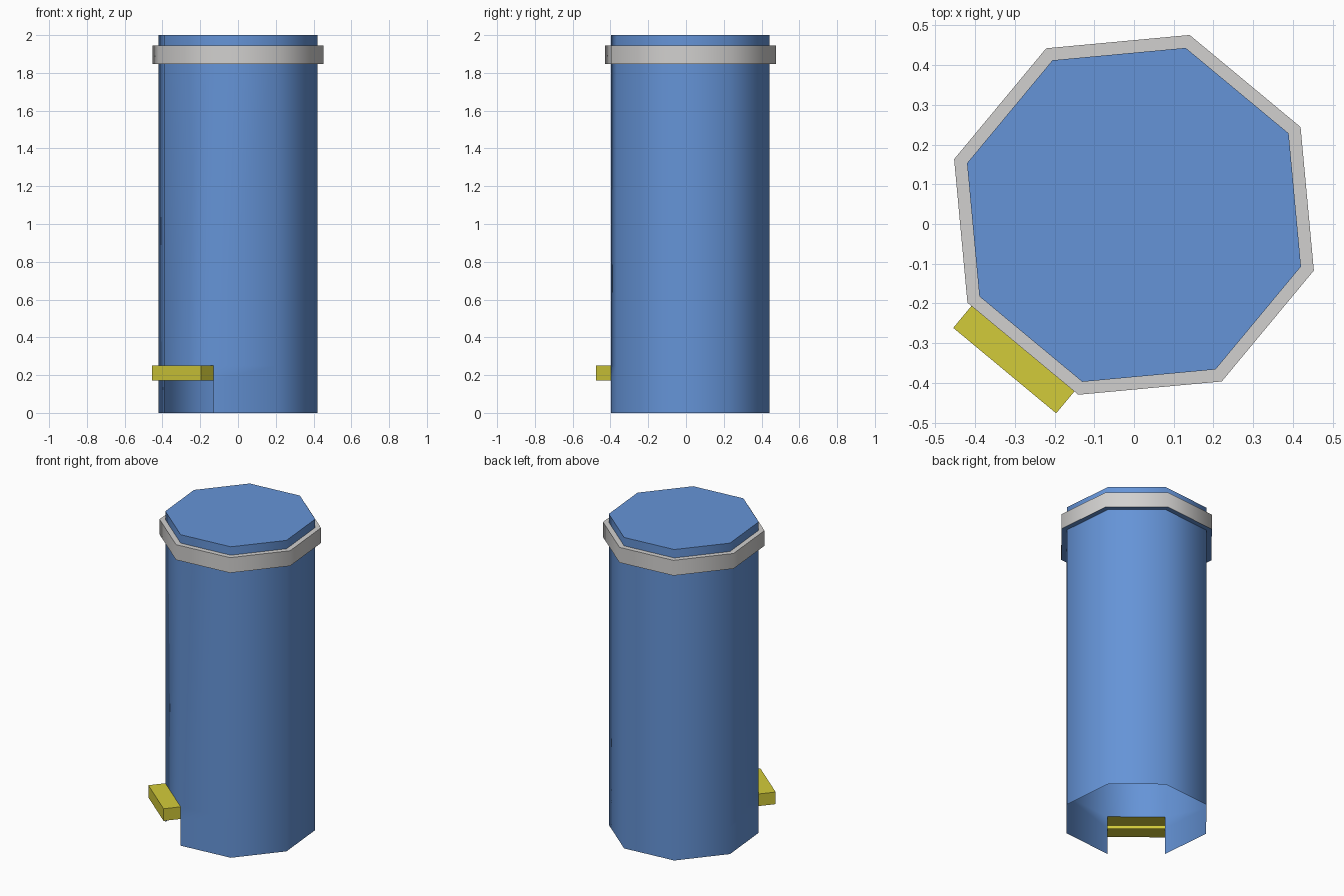
import bpy, bmesh, math
from mathutils import Vector

if "Cube" in bpy.data.objects:
    bpy.data.objects.remove(bpy.data.objects["Cube"])

SIDES = 8
START = math.radians(72.8)      # the octagon is slightly turned
CY = 0.023                      # body axis offset
R_BODY, R_BAND = 0.44, 0.474
HEIGHT = 2.0
PEDAL_LOW, PEDAL_HIGH, PEDAL_OUT = 0.172, 0.25, 0.103
BAND_LOW, BAND_HIGH = 1.848, 1.946
OPEN_SIDE = 3                   # wall that holds the pedal


def material(name, colour):
    m = bpy.data.materials.new(name)
    m.diffuse_color = (*colour, 1)
    m.use_nodes = True
    m.node_tree.nodes["Principled BSDF"].inputs["Base Color"].default_value = m.diffuse_color
    return m


BLUE = material("blue", (0.130, 0.295, 0.68))
GREY = material("light grey", (0.64, 0.63, 0.62))
YELLOW = material("yellow", (0.65, 0.60, 0.042))


def corner(i, r, z):
    a = START + math.tau * i / SIDES
    return Vector((r * math.cos(a), CY + r * math.sin(a), z))


def ring(bm, r, z):
    return [bm.verts.new(corner(i, r, z)) for i in range(SIDES)]


def wall(bm, low, high, skip=()):
    faces = []
    for i in range(SIDES):
        if i not in skip:
            j = (i + 1) % SIDES
            faces.append(bm.faces.new((low[i], low[j], high[j], high[i])))
    return faces


def finish(bm, name, mats, smooth):
    me = bpy.data.meshes.new(name)
    bm.to_mesh(me)
    bm.free()
    for m in mats:
        me.materials.append(m)
    ob = bpy.data.objects.new(name, me)
    bpy.context.collection.objects.link(ob)
    if smooth:
        bpy.ops.object.select_all(action='DESELECT')
        ob.select_set(True)
        bpy.context.view_layer.objects.active = ob
        bpy.ops.object.shade_smooth_by_angle(angle=math.radians(50))
    return ob


# Body: open-bottomed octagonal shell with a slot under and behind the pedal
bm = bmesh.new()
rings = [ring(bm, R_BODY, z) for z in (0, PEDAL_LOW, PEDAL_HIGH, HEIGHT)]
for k in range(3):
    wall(bm, rings[k], rings[k + 1], skip=(OPEN_SIDE,) if k < 2 else ())
bm.faces.new(rings[-1])
finish(bm, "body", [BLUE], True)

# Band under the lid: grey outside and top, blue underside
bm = bmesh.new()
in_low, out_low = ring(bm, R_BODY, BAND_LOW), ring(bm, R_BAND, BAND_LOW)
out_high, in_high = ring(bm, R_BAND, BAND_HIGH), ring(bm, R_BODY, BAND_HIGH)
for f in wall(bm, in_low, out_low):
    f.material_index = 1
wall(bm, out_low, out_high)
wall(bm, out_high, in_high)
finish(bm, "lid_band", [GREY, BLUE], True)

# Pedal: a box pulled out of the wall, open towards the inside
a = START + math.tau * (OPEN_SIDE + 0.5) / SIDES
out = Vector((math.cos(a), math.sin(a), 0)) * PEDAL_OUT
bm = bmesh.new()
back, front = [], []
for i, z in ((OPEN_SIDE, PEDAL_LOW), (OPEN_SIDE + 1, PEDAL_LOW),
             (OPEN_SIDE + 1, PEDAL_HIGH), (OPEN_SIDE, PEDAL_HIGH)):
    p = corner(i, R_BODY, z)
    back.append(bm.verts.new(p))
    front.append(bm.verts.new(p + out))
bm.faces.new(front)
for i in range(4):
    j = (i + 1) % 4
    bm.faces.new((back[i], back[j], front[j], front[i]))
finish(bm, "pedal", [YELLOW], False)
